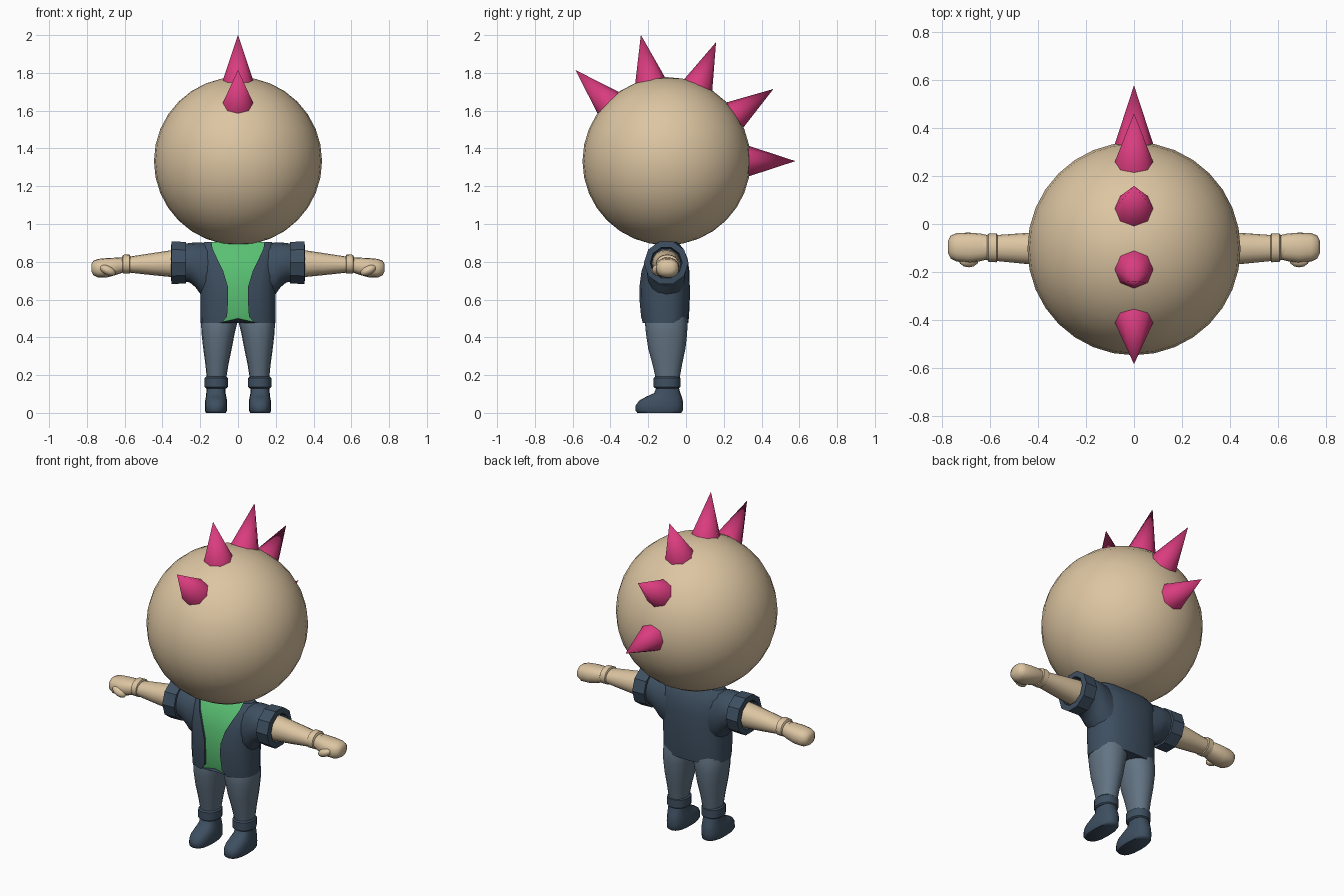
import bpy, bmesh, math
from mathutils import Vector, Matrix

if "Cube" in bpy.data.objects:
    bpy.data.objects.remove(bpy.data.objects["Cube"])


def material(name, rgb):
    m = bpy.data.materials.new(name)
    m.diffuse_color = (*rgb, 1)
    m.use_nodes = True
    m.node_tree.nodes["Principled BSDF"].inputs["Base Color"].default_value = m.diffuse_color
    return m


SKIN = material("skin tan", (0.72, 0.56, 0.36))
PINK = material("spike pink", (0.70, 0.045, 0.21))
NAVY = material("jacket navy", (0.048, 0.078, 0.118))
GREY = material("trouser grey blue", (0.125, 0.175, 0.23))
GREEN = material("shirt green", (0.10, 0.53, 0.17))


def finish(name, bm, mats, angle=40):
    bmesh.ops.recalc_face_normals(bm, faces=bm.faces)
    me = bpy.data.meshes.new(name)
    bm.to_mesh(me)
    bm.free()
    for m in mats:
        me.materials.append(m)
    ob = bpy.data.objects.new(name, me)
    bpy.context.collection.objects.link(ob)
    bpy.ops.object.select_all(action='DESELECT')
    bpy.context.view_layer.objects.active = ob
    ob.select_set(True)
    if angle:
        bpy.ops.object.shade_smooth_by_angle(angle=math.radians(angle))
    return ob


def loft(name, rings, mats, angle=40, rule=None, closed=False):
    """Skin a list of rings; cap the ends, or join last to first when closed."""
    bm = bmesh.new()
    vr = [[bm.verts.new(p) for p in r] for r in rings]
    n = len(vr[0])
    pairs = list(zip(vr, vr[1:])) + ([(vr[-1], vr[0])] if closed else [])
    for a, b in pairs:
        for i in range(n):
            j = (i + 1) % n
            f = bm.faces.new((a[i], a[j], b[j], b[i]))
            f.material_index = rule(i) if rule else 0
    if not closed:
        bm.faces.new(vr[0])
        bm.faces.new(vr[-1])
    return finish(name, bm, mats, angle)


def spow(v, e):
    return math.copysign(abs(v) ** e, v)


def z_ring(z, x0, x1, y0, y1, n=16, e=0.9, s=1):
    """Rounded horizontal ring inside the given limits."""
    return [(s * ((x0 + x1) / 2 + (x1 - x0) / 2 * spow(math.cos(t), e)),
             (y0 + y1) / 2 + (y1 - y0) / 2 * spow(math.sin(t), e), z)
            for t in (2 * math.pi * i / n for i in range(n))]


def x_ring(x, y0, y1, z0, z1, n=16, e=0.95, s=1):
    """Rounded ring across the arm direction."""
    return [(s * x, (y0 + y1) / 2 + (y1 - y0) / 2 * spow(math.cos(t), e),
             (z0 + z1) / 2 + (z1 - z0) / 2 * spow(math.sin(t), e))
            for t in (2 * math.pi * i / n for i in range(n))]


def ellipsoid(name, centre, radii, mat, u=32, v=16, rot=0):
    bm = bmesh.new()
    bmesh.ops.create_uvsphere(bm, u_segments=u, v_segments=v, radius=1)
    mtx = Matrix.Translation(centre) @ Matrix.Rotation(rot, 4, 'Y') @ Matrix.Diagonal((*radii, 1))
    bmesh.ops.transform(bm, matrix=mtx, verts=bm.verts)
    return finish(name, bm, [mat])


# Head
HEAD = Vector((0, -0.103, 1.333))
ellipsoid("head", HEAD, (0.445, 0.445, 0.445), SKIN)

# Row of spikes pointing out from the head centre
for k, deg in enumerate((135, 101.5, 67.4, 34, 0)):
    a = math.radians(deg)
    d = Vector((0, math.cos(a), math.sin(a)))
    bm = bmesh.new()
    bmesh.ops.create_cone(bm, cap_ends=True, segments=8, radius1=0.085, radius2=0, depth=0.26)
    rot = d.to_track_quat('Z', 'X').to_matrix().to_4x4()
    bmesh.ops.transform(bm, matrix=Matrix.Translation(HEAD + d * 0.552) @ rot, verts=bm.verts)
    finish(f"spike_{k + 1}", bm, [PINK], 50)


# Torso: open jacket with a shirt strip set slightly back between the edges
def torso_ring(z, hx, y0, y1, p, lift=0.0):
    e, hy, yc = 0.78, (y1 - y0) / 2, (y0 + y1) / 2
    t0 = math.asin((p / hx) ** (1 / e))
    half = []
    for i in range(10):
        t = t0 + (math.pi - t0) * i / 9
        half.append((hx * spow(math.sin(t), e), yc - hy * spow(math.cos(t), e), z))
    inner = (p, half[0][1] + 0.012, z + lift * 0.2)
    centre = (0, y0 + 0.010, z + lift)
    right = [inner] + half[:-1]
    left = [(-x, y, h) for x, y, h in reversed(right)]
    return [centre] + right + [(0, y1, z)] + left


TORSO = ((0.475, 0.198, -0.235, 0.012, 0.088, 0.025), (0.51, 0.20, -0.24, 0.016, 0.058, 0.012),
         (0.60, 0.20, -0.248, 0.02, 0.052), (0.67, 0.20, -0.248, 0.02, 0.054),
         (0.75, 0.205, -0.24, 0.018, 0.078), (0.82, 0.21, -0.22, 0.008, 0.112),
         (0.87, 0.21, -0.19, -0.015, 0.135), (0.905, 0.18, -0.165, -0.045, 0.14))
rings = [torso_ring(*r) for r in TORSO]
last = len(rings[0]) - 1
loft("jacket_and_shirt", rings, [NAVY, GREEN], 40, lambda i: 1 if i in (0, last) else 0)

for s, side in ((1, "right"), (-1, "left")):
    # Sleeve flaring from the side of the torso
    loft(side + "_sleeve", [x_ring(*r, s=s) for r in (
        (0.14, -0.20, -0.005, 0.58, 0.895), (0.20, -0.21, 0.0, 0.63, 0.902),
        (0.225, -0.21, 0.0, 0.665, 0.902), (0.255, -0.205, -0.005, 0.69, 0.90),
        (0.30, -0.20, -0.01, 0.70, 0.89))], [NAVY])

    # Thick faceted sleeve cuff with an opening
    loft(side + "_sleeve_cuff", [x_ring(x, -0.105 - r, -0.105 + r, 0.795 - r, 0.795 + r, 10, 1, s)
         for x, r in ((0.275, 0.08), (0.275, 0.116), (0.352, 0.118), (0.355, 0.085),
                      (0.315, 0.078))], [NAVY], 30, closed=True)

    # Arm tapering to the wrist
    loft(side + "_arm", [x_ring(*r, s=s) for r in (
        (0.28, -0.18, -0.03, 0.715, 0.865), (0.36, -0.175, -0.033, 0.72, 0.86),
        (0.46, -0.166, -0.038, 0.73, 0.845), (0.57, -0.155, -0.046, 0.742, 0.828),
        (0.63, -0.148, -0.048, 0.742, 0.822))], [SKIN])

    # Wrist band
    loft(side + "_wrist_band", [x_ring(*r, s=s) for r in (
        (0.57, -0.150, -0.046, 0.745, 0.83), (0.574, -0.160, -0.039, 0.737, 0.839),
        (0.608, -0.158, -0.040, 0.737, 0.837), (0.613, -0.148, -0.047, 0.745, 0.828))], [SKIN])

    # Fist and thumb
    loft(side + "_fist", [x_ring(*r, e=0.85, s=s) for r in (
        (0.605, -0.146, -0.048, 0.745, 0.82), (0.64, -0.155, -0.040, 0.732, 0.822),
        (0.69, -0.162, -0.036, 0.718, 0.820), (0.74, -0.157, -0.038, 0.716, 0.815),
        (0.765, -0.145, -0.048, 0.728, 0.806), (0.776, -0.122, -0.070, 0.748, 0.788))],
        [SKIN], 60)
    ellipsoid(side + "_thumb", (s * 0.69, -0.152, 0.755), (0.045, 0.029, 0.024), SKIN,
              12, 8, -0.45 * s)

    # Trouser leg
    loft(side + "_trouser_leg", [z_ring(*r, s=s) for r in (
        (0.52, -0.004, 0.19, -0.21, 0.0), (0.475, 0.004, 0.196, -0.217, 0.008),
        (0.42, 0.018, 0.193, -0.212, 0.006), (0.34, 0.033, 0.184, -0.20, -0.003),
        (0.26, 0.050, 0.173, -0.178, -0.020), (0.16, 0.066, 0.163, -0.155, -0.038))], [GREY])

    # Ankle cuff
    loft(side + "_boot_cuff", [z_ring(*r, s=s) for r in (
        (0.130, 0.062, 0.170, -0.162, -0.038), (0.137, 0.053, 0.177, -0.171, -0.030),
        (0.185, 0.053, 0.177, -0.171, -0.030), (0.192, 0.062, 0.170, -0.162, -0.038))], [NAVY])

    # Boot with the toe forward
    loft(side + "_boot", [z_ring(*r, e=0.8, s=s) for r in (
        (0.0, 0.064, 0.170, -0.258, -0.025), (0.012, 0.058, 0.176, -0.267, -0.017),
        (0.04, 0.057, 0.176, -0.266, -0.016), (0.065, 0.058, 0.174, -0.248, -0.017),
        (0.085, 0.062, 0.170, -0.212, -0.022), (0.105, 0.066, 0.168, -0.168, -0.030),
        (0.15, 0.068, 0.165, -0.152, -0.042))], [NAVY], 60)
